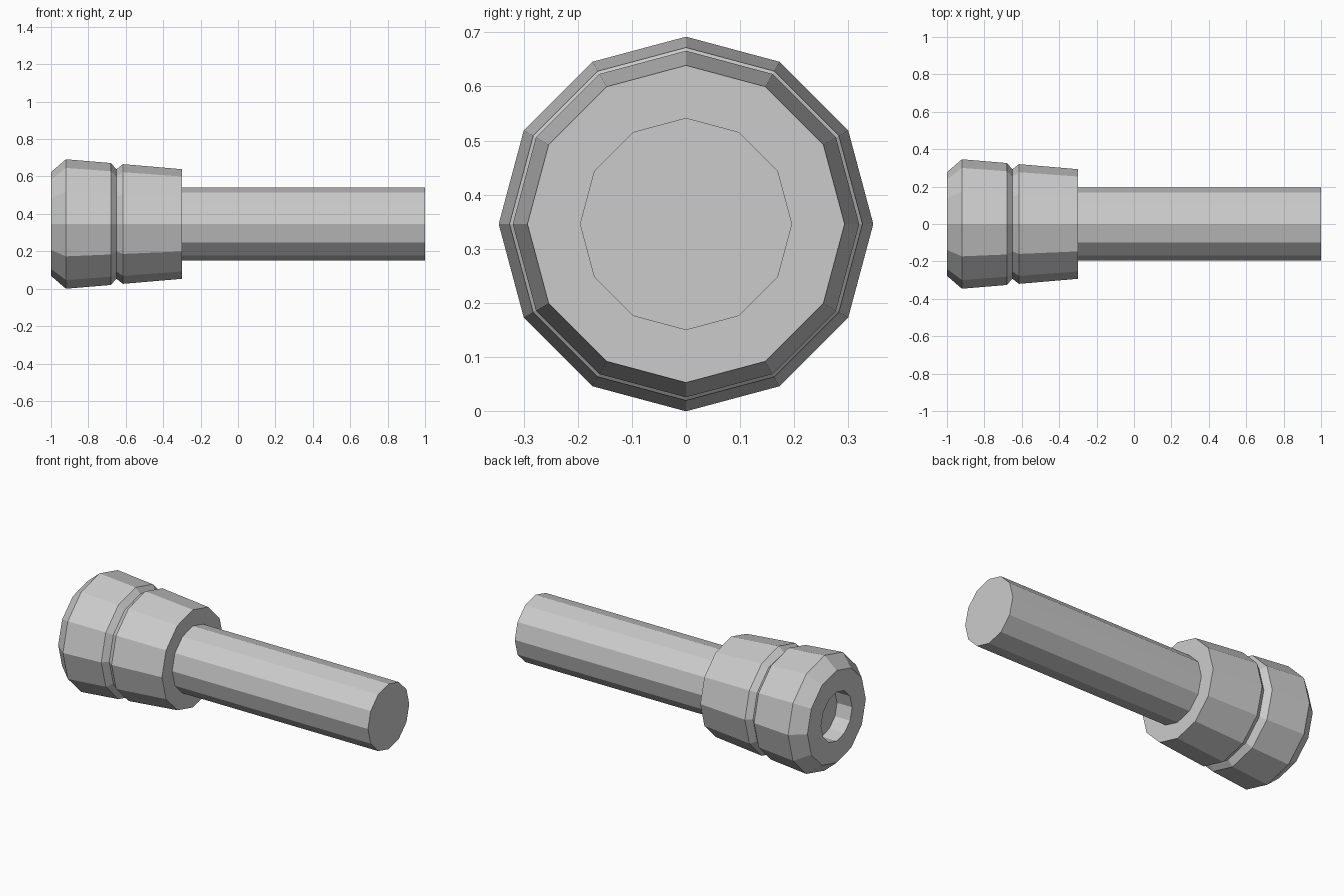
import bpy, bmesh, math

if "Cube" in bpy.data.objects:
    bpy.data.objects.remove(bpy.data.objects["Cube"])

SIDES = 12
CENTRE_Z = 0.346


def lathe_x(name, profile):
    """Revolve (x, radius) pairs about the x axis, capping both ends."""
    bm = bmesh.new()
    rings = []
    for x, r in profile:
        angles = [2 * math.pi * i / SIDES for i in range(SIDES)]
        rings.append([bm.verts.new((x, r * math.sin(a), r * math.cos(a))) for a in angles])
    for a, b in zip(rings, rings[1:]):
        for i in range(SIDES):
            j = (i + 1) % SIDES
            bm.faces.new((a[i], a[j], b[j], b[i]))
    bm.faces.new(rings[0])
    bm.faces.new(rings[-1])
    bmesh.ops.recalc_face_normals(bm, faces=bm.faces)
    mesh = bpy.data.meshes.new(name)
    bm.to_mesh(mesh)
    bm.free()
    obj = bpy.data.objects.new(name, mesh)
    obj.location.z = CENTRE_Z
    bpy.context.collection.objects.link(obj)
    return obj


# Head: socket floor, socket wall, chamfer, tapered body with groove, shoulder
lathe_x("head", [
    (-0.90, 0.147), (-1.0, 0.147), (-1.0, 0.277), (-0.92, 0.346),
    (-0.68, 0.326), (-0.65, 0.293), (-0.615, 0.320), (-0.30, 0.293),
])

# Shaft
lathe_x("shaft", [(-0.30, 0.196), (1.0, 0.196)])
